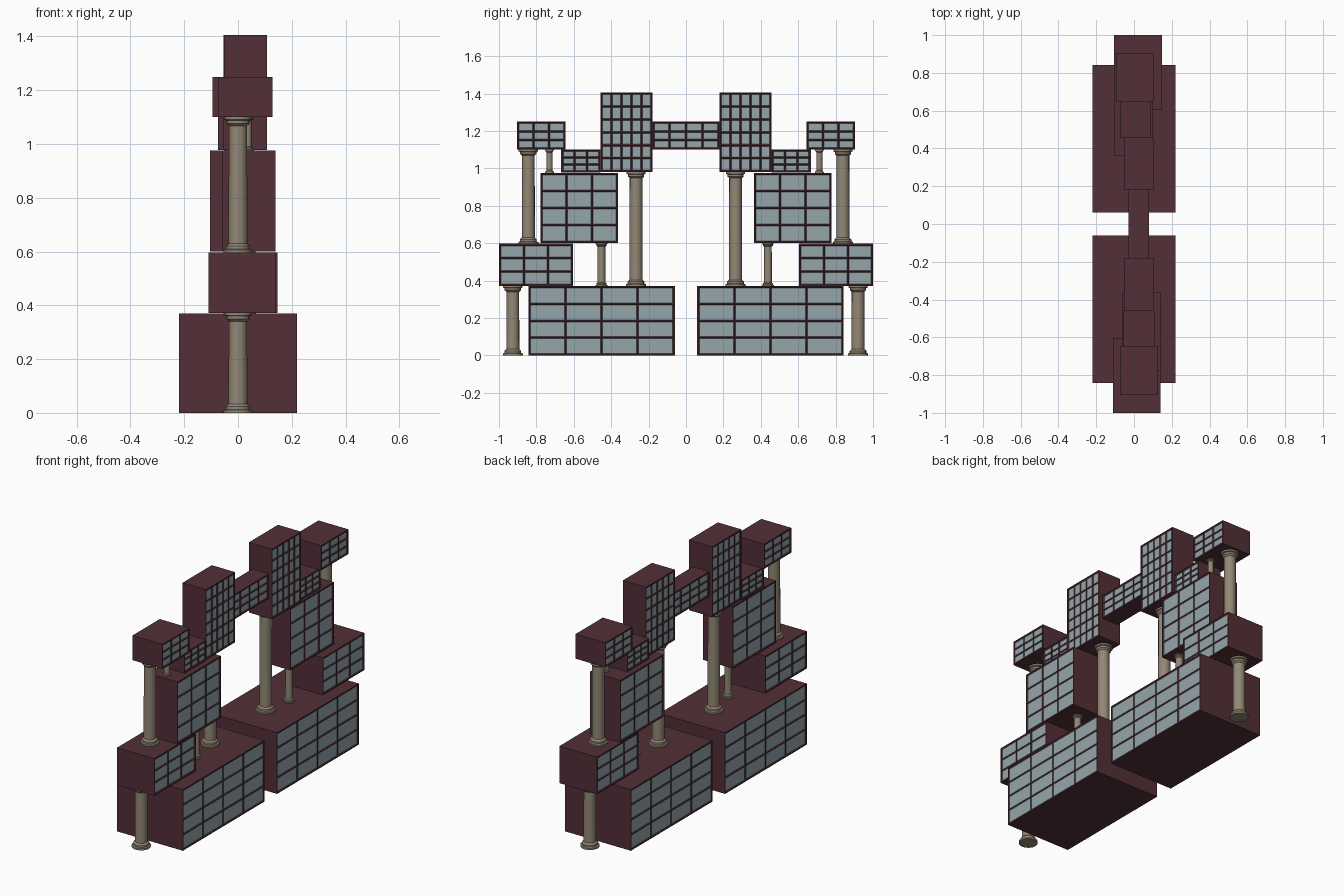
import bpy, bmesh, math

if "Cube" in bpy.data.objects:
    bpy.data.objects.remove(bpy.data.objects["Cube"])


def material(name, rgb):
    m = bpy.data.materials.new(name)
    m.diffuse_color = (*rgb, 1)
    m.use_nodes = True
    m.node_tree.nodes["Principled BSDF"].inputs["Base Color"].default_value = m.diffuse_color
    return m


MAROON = material("maroon_wall", (0.085, 0.029, 0.038))
GLASS = material("grey_blue_glass", (0.300, 0.380, 0.410))
STONE = material("beige_stone", (0.290, 0.245, 0.180))


def finish(name, bm, mats):
    bmesh.ops.recalc_face_normals(bm, faces=bm.faces[:])
    me = bpy.data.meshes.new(name)
    bm.to_mesh(me)
    bm.free()
    for m in mats:
        me.materials.append(m)
    ob = bpy.data.objects.new(name, me)
    bpy.context.collection.objects.link(ob)
    return ob


def block(name, x, y, z, cols, rows, bar=0.0055, depth=0.004):
    """Box with a grid of recessed panes on both x sides."""
    bm = bmesh.new()
    bmesh.ops.create_cube(bm, size=1)
    for v in bm.verts:
        v.co = [a[0] if c < 0 else a[1] for c, a in zip(v.co, (x, y, z))]
    bm.normal_update()
    sides = [f for f in bm.faces if abs(f.normal.x) > 0.9]
    bmesh.ops.inset_individual(bm, faces=sides, thickness=bar, use_even_offset=True)
    panes = []
    for f in sides:
        px, sign = f.calc_center_median().x, f.normal.x
        ys = [v.co.y for v in f.verts]
        zs = [v.co.z for v in f.verts]
        y0, y1, z0, z1 = min(ys), max(ys), min(zs), max(zs)
        bmesh.ops.delete(bm, geom=[f], context='FACES_ONLY')
        grid = [[bm.verts.new((px, y0 + (y1 - y0) * i / cols, z0 + (z1 - z0) * j / rows))
                 for j in range(rows + 1)] for i in range(cols + 1)]
        for i in range(cols):
            for j in range(rows):
                q = [grid[i][j], grid[i + 1][j], grid[i + 1][j + 1], grid[i][j + 1]]
                panes.append(bm.faces.new(q if sign > 0 else q[::-1]))
    bmesh.ops.remove_doubles(bm, verts=bm.verts[:], dist=1e-5)
    panes = [f for f in panes if f.is_valid]
    bm.normal_update()
    bmesh.ops.inset_individual(bm, faces=panes, thickness=bar, depth=-depth,
                               use_even_offset=True)
    # separate straight reveal: the inner pane becomes glass
    for f in panes:
        f.material_index = 1
        r = bmesh.ops.inset_individual(bm, faces=[f], thickness=0.0001)
    return finish(name, bm, [MAROON, GLASS])


def column(name, x, y, z0, z1, r, sides=16):
    """Round column with a stepped base and matching capital."""
    half = [(1.52, 0), (1.52, 0.3), (1.28, 0.38), (1.28, 0.7), (1.0, 0.95)]
    prof = [(a * r, z0 + b * r) for a, b in half]
    prof += [(a * r * 0.97, z1 - b * r) for a, b in reversed(half)]
    bm = bmesh.new()
    rings = [[bm.verts.new((x + pr * math.cos(2 * math.pi * k / sides),
                            y + pr * math.sin(2 * math.pi * k / sides), pz))
              for k in range(sides)] for pr, pz in prof]
    for a, b in zip(rings, rings[1:]):
        for k in range(sides):
            n = (k + 1) % sides
            bm.faces.new((a[k], a[n], b[n], b[k]))
    bm.faces.new(rings[0][::-1])
    bm.faces.new(rings[-1])
    ob = finish(name, bm, [STONE])
    bpy.ops.object.select_all(action='DESELECT')
    ob.select_set(True)
    bpy.context.view_layer.objects.active = ob
    bpy.ops.object.shade_smooth_by_angle(angle=math.radians(25))


# blocks: part, |y| range, z range, x range on front half, x range on back half, panes
BLOCKS = [
    ("base_block", (0.06, 0.842), (0, 0.37), (-0.22, 0.22), (-0.22, 0.22), 4, 4),
    ("outer_low_block", (0.603, 1.0), (0.372, 0.597), (-0.11, 0.14), (-0.105, 0.147), 3, 3),
    ("middle_block", (0.363, 0.778), (0.60, 0.976), (-0.06, 0.14), (-0.105, 0.098), 3, 4),
    ("small_block", (0.458, 0.667), (0.978, 1.10), (-0.055, 0.108), (-0.074, 0.087), 3, 3),
    ("outer_high_block", (0.645, 0.904), (1.10, 1.25), (-0.073, 0.128), (-0.094, 0.106), 3, 3),
    ("tower_block", (0.18, 0.458), (0.98, 1.405), (-0.05, 0.107), (-0.053, 0.102), 5, 6),
]
for name, (a, b), z, xf, xb, c, r in BLOCKS:
    block("front_" + name, xf, (-b, -a), z, c, r)
    block("back_" + name, xb, (a, b), z, c, r)

# bridge joining the two towers
block("bridge", (-0.03, 0.08), (-0.18, 0.18), (1.10, 1.25), 4, 3)

# columns: part, x, y front, y back, z range, shaft radius
COLUMNS = [
    ("ground_column", 0, -0.926, 0.92, 0, 0.373, 0.035),
    ("short_column", 0.035, -0.452, 0.438, 0.37, 0.601, 0.021),
    ("tall_inner_column", 0, -0.267, 0.265, 0.37, 0.981, 0.035),
    ("tall_outer_column", 0, -0.843, 0.839, 0.596, 1.101, 0.035),
    ("tiny_column", 0.035, -0.73, 0.713, 0.975, 1.101, 0.016),
]
for name, x, yf, yb, z0, z1, r in COLUMNS:
    column("front_" + name, x, yf, z0, z1, r)
    column("back_" + name, x, yb, z0, z1, r)
